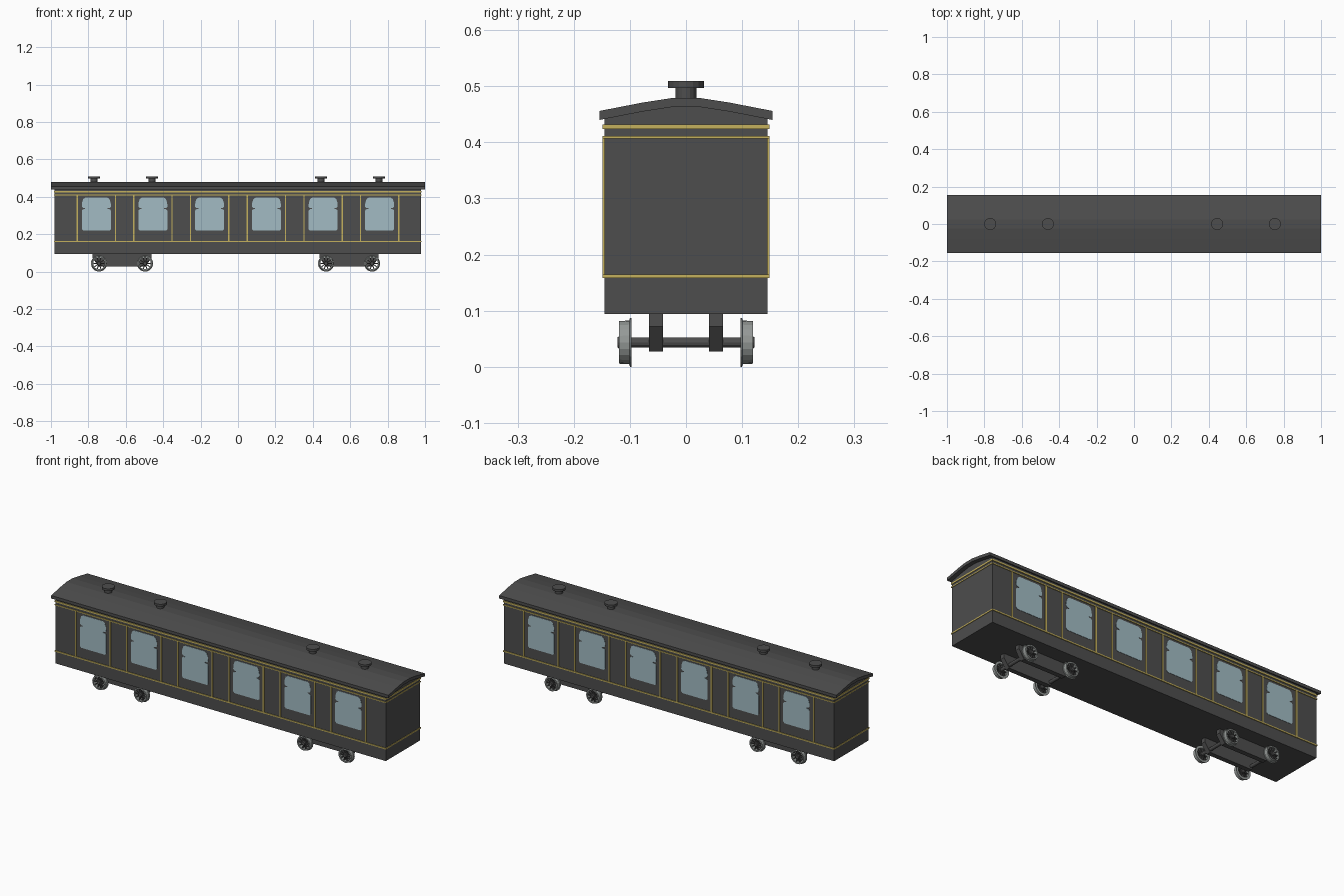
import bpy, bmesh, math
from mathutils import Matrix

if "Cube" in bpy.data.objects:
    bpy.data.objects.remove(bpy.data.objects["Cube"])


def material(name, rgb):
    m = bpy.data.materials.new(name)
    m.diffuse_color = (*rgb, 1)
    m.use_nodes = True
    m.node_tree.nodes["Principled BSDF"].inputs["Base Color"].default_value = m.diffuse_color
    return m


DARK = material("charcoal paint", (0.075, 0.075, 0.075))
GOLD = material("gold trim", (0.56, 0.44, 0.11))
GLASS = material("pale blue glass", (0.36, 0.50, 0.55))
STEEL = material("wheel steel", (0.30, 0.32, 0.31))


def finish(bm, name, mat):
    bmesh.ops.recalc_face_normals(bm, faces=bm.faces[:])
    me = bpy.data.meshes.new(name)
    bm.to_mesh(me)
    bm.free()
    me.materials.append(mat)
    ob = bpy.data.objects.new(name, me)
    bpy.context.collection.objects.link(ob)
    return ob


def prism(name, pts, to3d, a, b, mat):
    """Extrude a 2D outline from depth a to depth b."""
    bm = bmesh.new()
    lo = [bm.verts.new(to3d(p, a)) for p in pts]
    hi = [bm.verts.new(to3d(p, b)) for p in pts]
    bm.faces.new(lo)
    bm.faces.new(hi)
    n = len(pts)
    for i in range(n):
        j = (i + 1) % n
        bm.faces.new((lo[i], lo[j], hi[j], hi[i]))
    return finish(bm, name, mat)


def along_x(p, d):
    return (d, p[0], p[1])


def along_y(p, d):
    return (p[0], d, p[1])


def box(name, x0, x1, y0, y1, z0, z1, mat):
    return prism(name, [(x0, z0), (x1, z0), (x1, z1), (x0, z1)], along_y, y0, y1, mat)


def lathe(name, profile, matrix, sides, mat, closed=False):
    """Spin (radius, height) points round the local z axis."""
    bm = bmesh.new()
    rings = [[bm.verts.new((r * math.cos(2 * math.pi * i / sides),
                            r * math.sin(2 * math.pi * i / sides), h))
              for i in range(sides)] for r, h in profile]
    pairs = list(zip(rings, rings[1:]))
    if closed:
        pairs.append((rings[-1], rings[0]))
    else:
        bm.faces.new(rings[0])
        bm.faces.new(rings[-1])
    for a, b in pairs:
        for i in range(sides):
            j = (i + 1) % sides
            bm.faces.new((a[i], a[j], b[j], b[i]))
    bm.transform(matrix)
    return finish(bm, name, mat)


# Body, with its top following the underside of the roof
under = [(-0.154, 0.440), (-0.077, 0.455), (-0.025, 0.463),
         (0.025, 0.463), (0.077, 0.455), (0.154, 0.440)]
body = [(-0.145, 0.094), (-0.145, 0.442)] + under[1:-1] + [(0.145, 0.442), (0.145, 0.094)]
prism("body", body, along_x, -0.98, 0.978, DARK)

# Curved roof sheet
over = [(y, z + 0.016) for y, z in under]
prism("roof", under + over[::-1], along_x, -1, 1, DARK)

# Roof ventilators
for x in (-0.769, -0.46, 0.444, 0.753):
    lathe("roof_vent", [(0.019, 0.47), (0.019, 0.497), (0.032, 0.497), (0.032, 0.509)],
          Matrix.Translation((x, 0, 0)), 16, DARK)

# Gold bands all round
for z0, z1 in ((0.4235, 0.4315), (0.4065, 0.4115), (0.158, 0.1645)):
    box("gold_band", -0.983, 0.981, -0.149, 0.149, z0, z1, GOLD)

# Windows with a ventilator pane, and gold uprights, on both sides
half = [(0.070, 0.219), (0.078, 0.227), (0.078, 0.326), (0.072, 0.333), (0.060, 0.335),
        (0.060, 0.339), (0.072, 0.341), (0.078, 0.348), (0.076, 0.370),
        (0.070, 0.388), (0.058, 0.396)]
for side in (-1, 1):
    for cx in (-0.757, -0.455, -0.152, 0.152, 0.455, 0.757):
        outline = [(cx + x, z) for x, z in half] + [(cx - x, z) for x, z in half[::-1]]
        prism("window", outline, along_y, side * 0.143, side * 0.1465, GLASS)
        for dx in (-0.102, 0.102):
            box("gold_upright", cx + dx - 0.0035, cx + dx + 0.0035,
                side * 0.144, side * 0.1485, 0.16, 0.41, GOLD)

# Bogies
frame = [(-0.157, 0.096), (-0.157, 0.072), (-0.125, 0.027),
         (0.125, 0.027), (0.157, 0.072), (0.157, 0.096)]
R, ZC = 0.0435, 0.0435
for bx in (-0.62, 0.594):
    for side in (-1, 1):
        prism("bogie_frame", [(bx + x, z) for x, z in frame], along_y,
              side * 0.041, side * 0.066, DARK)
    for wx in (bx - 0.123, bx + 0.123):
        centre = Matrix.Translation((wx, 0, ZC))
        lathe("axle", [(0.009, -0.11), (0.009, 0.11)],
              centre @ Matrix.Rotation(math.pi / 2, 4, 'X'), 12, DARK)
        for side in (-1, 1):
            # local z points outwards from the coach
            m = centre @ Matrix.Rotation(-side * math.pi / 2, 4, 'X')
            lathe("wheel_tyre", [(0.031, 0.097), (R, 0.097), (R, 0.100), (0.039, 0.101),
                                 (0.038, 0.119), (0.031, 0.119)], m, 20, STEEL, True)
            lathe("wheel_hub", [(0.012, 0.098), (0.012, 0.118), (0.009, 0.122)], m, 12, DARK)
            bm = bmesh.new()
            for k in range(10):
                t = (m @ Matrix.Rotation(k * math.pi / 5, 4, 'Z')
                     @ Matrix.Translation((0.021, 0, 0.108))
                     @ Matrix.Diagonal((0.024, 0.005, 0.012, 1)))
                bmesh.ops.create_cube(bm, size=1, matrix=t)
            finish(bm, "wheel_spokes", DARK)
